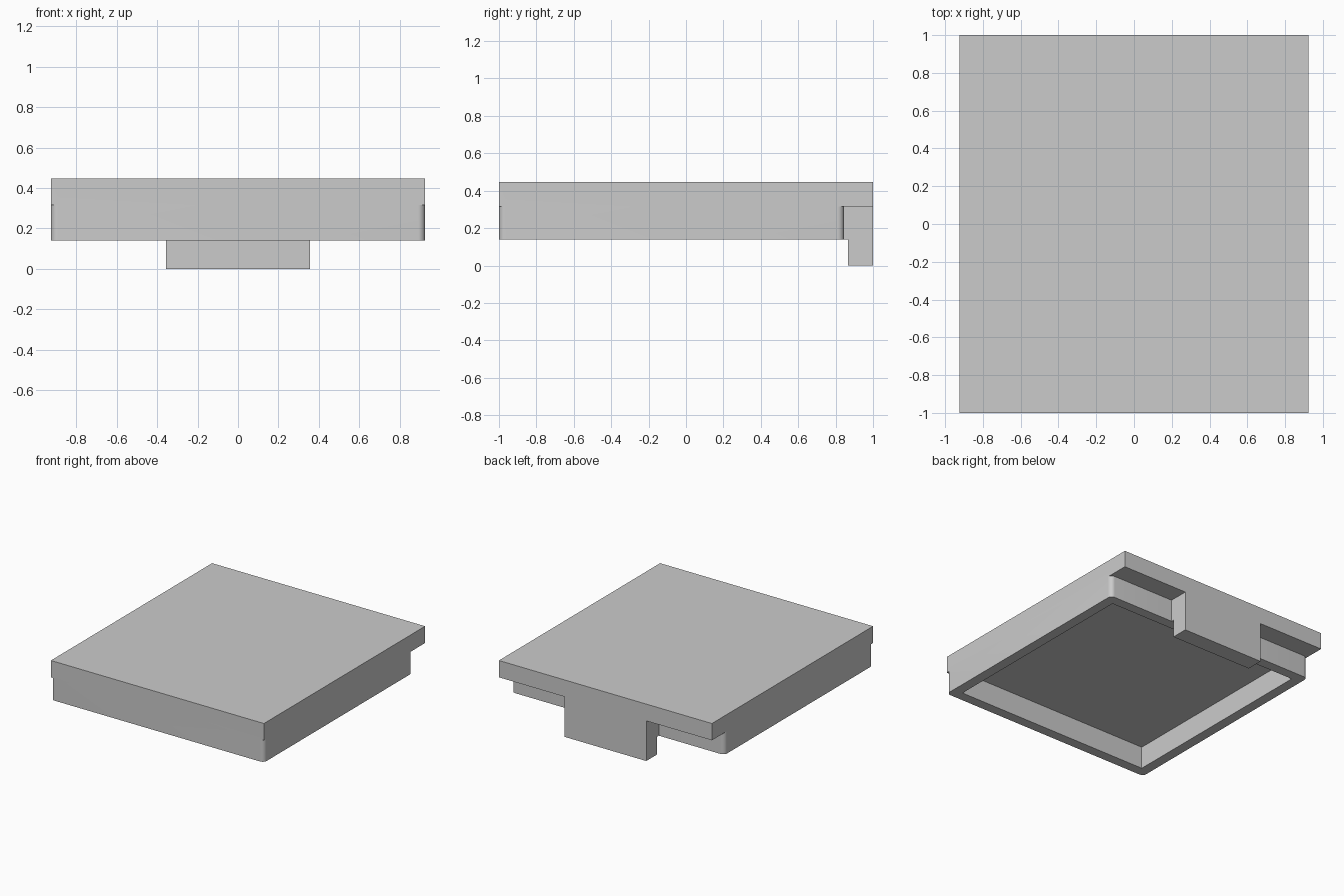
import bpy
import bmesh
from mathutils import Vector

cube = bpy.data.objects.get("Cube")
if cube:
    bpy.data.objects.remove(cube, do_unlink=True)

grey = bpy.data.materials.new("light grey")
grey.use_nodes = True
colour = (0.6, 0.6, 0.6, 1)
grey.diffuse_color = colour
grey.node_tree.nodes["Principled BSDF"].inputs["Base Color"].default_value = colour

# Main sizes
HALF_X, BACK, TOP = 0.925, 1.0, 0.447
SLAB_Z, RIM_Z = 0.315, 0.14
SKIRT_BACK, WALL, RADIUS = 0.845, 0.08, 0.035
TAB_X, TAB_Y = 0.355, 0.866


def box(name, low, high, round_corners=0):
    """Box between two corners, optionally with rounded upright edges."""
    low, high = Vector(low), Vector(high)
    bm = bmesh.new()
    bmesh.ops.create_cube(bm, size=1)
    for v in bm.verts:
        v.co = (low + high) / 2 + v.co * (high - low)
    if round_corners:
        upright = [e for e in bm.edges
                   if abs(e.verts[0].co.z - e.verts[1].co.z) > 0.01]
        bmesh.ops.bevel(bm, geom=upright, offset=round_corners,
                        segments=8, profile=0.5, affect='EDGES')
    mesh = bpy.data.meshes.new(name)
    bm.to_mesh(mesh)
    bm.free()
    obj = bpy.data.objects.new(name, mesh)
    bpy.context.collection.objects.link(obj)
    mesh.materials.append(grey)
    return obj


def boolean(target, other, operation):
    mod = target.modifiers.new(operation.lower(), 'BOOLEAN')
    mod.object, mod.operation, mod.solver = other, operation, 'EXACT'
    bpy.context.view_layer.objects.active = target
    bpy.ops.object.modifier_apply(modifier=mod.name)
    bpy.data.objects.remove(other, do_unlink=True)


# Rounded skirt, hollowed from below
lid = box("lid", (-HALF_X, -BACK, RIM_Z), (HALF_X, SKIRT_BACK, SLAB_Z + 0.05), RADIUS)
boolean(lid, box("hollow", (WALL - HALF_X, WALL - BACK, 0),
                 (HALF_X - WALL, SKIRT_BACK - WALL, SLAB_Z)), 'DIFFERENCE')

# Top slab overhanging the skirt at the back
boolean(lid, box("top_slab", (-HALF_X, -BACK, SLAB_Z), (HALF_X, BACK, TOP)), 'UNION')

# Back tab: upper block meets the skirt, lower tongue hangs below it
boolean(lid, box("tab_block", (-TAB_X, SKIRT_BACK - 0.02, RIM_Z),
                 (TAB_X, BACK, SLAB_Z + 0.05)), 'UNION')
boolean(lid, box("tab_tongue", (-TAB_X, TAB_Y, 0),
                 (TAB_X, BACK, SLAB_Z + 0.05)), 'UNION')

# Smooth only the rounded corners
bpy.ops.object.select_all(action='DESELECT')
lid.select_set(True)
bpy.context.view_layer.objects.active = lid
bpy.ops.object.shade_smooth_by_angle(angle=0.52)
